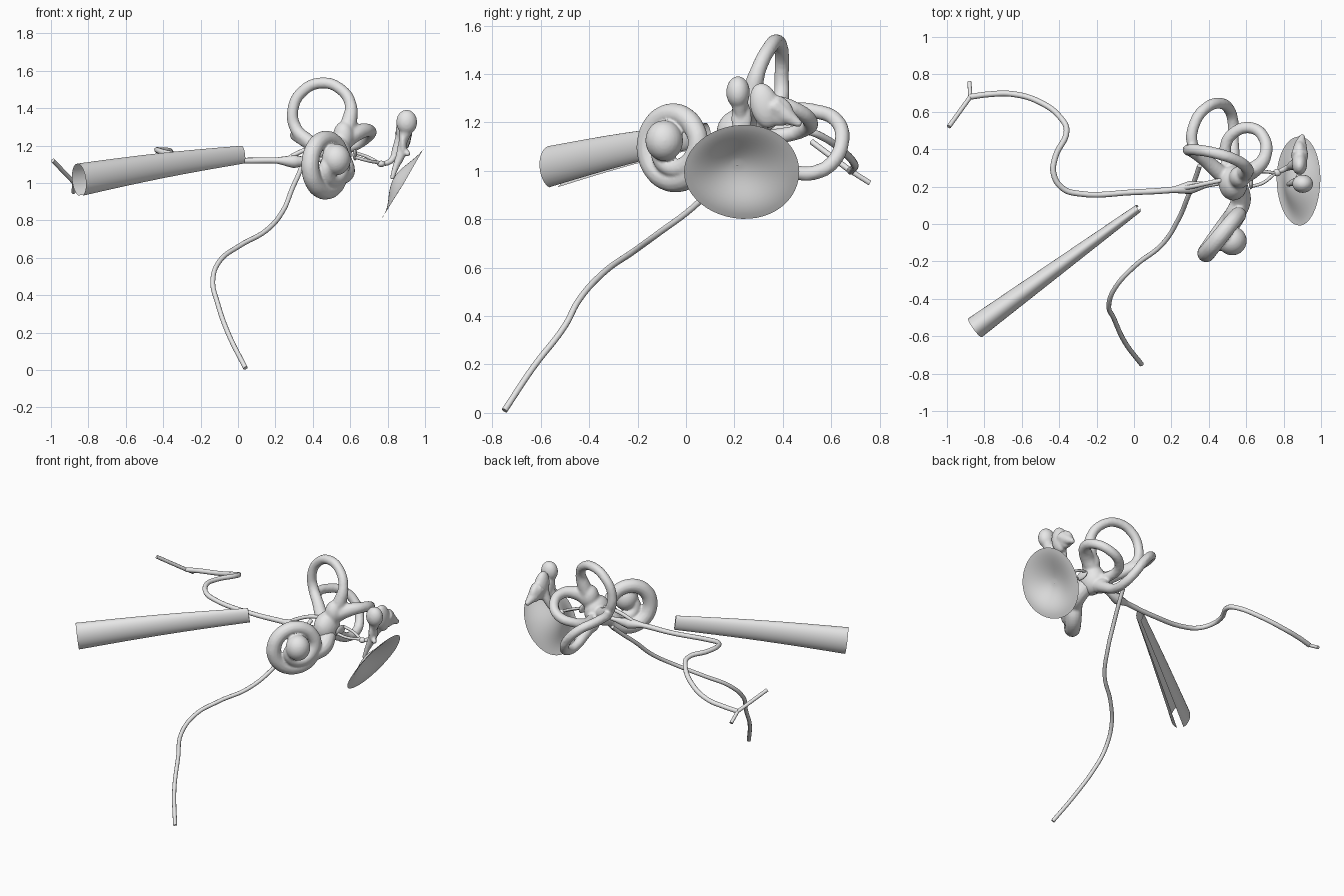
import bpy, bmesh, math
from mathutils import Vector

if "Cube" in bpy.data.objects:
    bpy.data.objects.remove(bpy.data.objects["Cube"])

mat = bpy.data.materials.new("pale grey")
mat.diffuse_color = (0.8, 0.8, 0.8, 1)
mat.use_nodes = True
mat.node_tree.nodes["Principled BSDF"].inputs["Base Color"].default_value = mat.diffuse_color


def finish(ob, angle=60):
    ob.data.materials.clear()
    ob.data.materials.append(mat)
    bpy.ops.object.select_all(action='DESELECT')
    ob.select_set(True)
    bpy.context.view_layer.objects.active = ob
    bpy.ops.object.shade_smooth_by_angle(angle=math.radians(angle))
    return ob


def from_bmesh(name, bm):
    me = bpy.data.meshes.new(name)
    bm.to_mesh(me)
    bm.free()
    ob = bpy.data.objects.new(name, me)
    bpy.context.collection.objects.link(ob)
    return ob


def tube(name, pts, r, sides=3, res=6):
    """Smooth tube; each point is x, y, z and an optional radius factor."""
    cu = bpy.data.curves.new(name, 'CURVE')
    cu.dimensions = '3D'
    cu.bevel_depth = r
    cu.bevel_resolution = sides
    cu.resolution_u = res
    cu.use_fill_caps = True
    sp = cu.splines.new('BEZIER')
    sp.bezier_points.add(len(pts) - 1)
    for bp, p in zip(sp.bezier_points, pts):
        bp.co = p[:3]
        bp.radius = p[3] if len(p) > 3 else 1
        bp.handle_left_type = bp.handle_right_type = 'AUTO'
    ob = bpy.data.objects.new(name, cu)
    bpy.context.collection.objects.link(ob)
    bpy.ops.object.select_all(action='DESELECT')
    ob.select_set(True)
    bpy.context.view_layer.objects.active = ob
    bpy.ops.object.convert(target='MESH')
    ob = bpy.context.view_layer.objects.active
    bm = bmesh.new()
    bm.from_mesh(ob.data)
    bmesh.ops.remove_doubles(bm, verts=bm.verts, dist=1e-5)
    bm.to_mesh(ob.data)
    bm.free()
    return finish(ob)


def blob(name, loc, size, rot=(0, 0, 0)):
    bm = bmesh.new()
    bmesh.ops.create_uvsphere(bm, u_segments=24, v_segments=14, radius=1)
    ob = from_bmesh(name, bm)
    ob.location, ob.scale, ob.rotation_euler = loc, size, rot
    return finish(ob)


def fuse(name, parts, voxel, smooth):
    """Merge overlapping parts into one soft organic surface."""
    bpy.ops.object.select_all(action='DESELECT')
    for p in parts:
        p.select_set(True)
    bpy.context.view_layer.objects.active = parts[0]
    bpy.ops.object.transform_apply(location=True, rotation=True, scale=True)
    bpy.ops.object.join()
    ob = bpy.context.view_layer.objects.active
    ob.name = name
    m = ob.modifiers.new("remesh", 'REMESH')
    m.mode, m.voxel_size, m.use_smooth_shade = 'VOXEL', voxel, True
    m = ob.modifiers.new("soften", 'SMOOTH')
    m.factor, m.iterations = 0.5, smooth
    bpy.ops.object.convert(target='MESH')
    return finish(ob, 80)


# Canal sleeve: tapered shell with a slot along its underside
a, b = Vector((-0.85, -0.555, 1.015)), Vector((0.025, 0.085, 1.15))
side = (b - a).cross(Vector((0, 0, 1))).normalized()
up = side.cross(b - a).normalized()
bm = bmesh.new()
rows = []
for i in range(9):
    t = i / 8
    w, h = 0.062 - 0.04 * t, 0.089 - 0.04 * t
    bow = up * 0.008 * math.sin(math.pi * t)
    rows.append([bm.verts.new(a.lerp(b, t) + bow + side * w * math.sin(q) + up * h * math.cos(q))
                 for q in [math.radians(-160 + 320 * k / 28) for k in range(29)]])
for r0, r1 in zip(rows, rows[1:]):
    for k in range(28):
        bm.faces.new((r0[k], r0[k + 1], r1[k + 1], r1[k]))
finish(from_bmesh("canal_sleeve", bm))

# Long nerves
fork = (-0.875, 0.68, 1.0)
tube("upper_nerve", [fork, (-0.78, 0.693, 1.012), (-0.65, 0.695, 1.03), (-0.5, 0.65, 1.08),
     (-0.39, 0.565, 1.14), (-0.36, 0.5, 1.165), (-0.42, 0.36, 1.175), (-0.43, 0.27, 1.175),
     (-0.38, 0.19, 1.16), (-0.3, 0.163, 1.145), (0, 0.17, 1.12), (0.21, 0.183, 1.12, 1.1),
     (0.3, 0.195, 1.115, 2.3), (0.39, 0.21, 1.12, 1), (0.48, 0.22, 1.13, 0.7)], 0.0155)
tube("upper_nerve_long_twig", [fork, (-0.99, 0.52, 1.12)], 0.012)
tube("upper_nerve_short_twig", [fork, (-0.88, 0.76, 0.95)], 0.011)
tube("nerve_branch", [(0.25, 0.19, 1.12), (0.31, 0.2, 1.155), (0.4, 0.22, 1.19), (0.5, 0.24, 1.2)], 0.012)
tube("lower_nerve", [(0.04, -0.75, 0.01), (-0.05, -0.63, 0.19), (-0.11, -0.5, 0.36),
     (-0.135, -0.44, 0.47), (-0.1, -0.34, 0.58), (0.01, -0.22, 0.665), (0.15, -0.11, 0.745),
     (0.24, 0.03, 0.85), (0.29, 0.15, 0.97), (0.33, 0.25, 1.06), (0.35, 0.31, 1.12)], 0.013)

# Cochlea: wide outer coil about a tilted axis, with a blunt rounded tip inside
u, axis = Vector((0.6, 0.8, 0)), Vector((0.8, -0.6, 0))
centre = Vector((0.465, -0.045, 1.1))
coil = [(0.555, 0.2, 1.12, 1.1), (0.57, 0.12, 1.06, 1.1)]
for i in range(21):
    t = i / 20
    q = -0.5 - t * 3 * math.pi
    rad = 0.14 - 0.012 * t if t < 0.6 else 0.133 - 0.26 * (t - 0.6)
    p = centre + u * rad * math.cos(q) + Vector((0, 0, rad * math.sin(q))) + axis * 0.05 * t * t
    coil.append((*p, 1.05 - 0.35 * t))
fuse("cochlea", [
    tube("coil", coil, 0.05, 5),
    blob("coil_tip", centre + axis * 0.075 + Vector((0, 0, 0.025)), (0.078, 0.078, 0.084))], 0.007, 2)

# Vestibule with its three looping canals
parts = [
    blob("chamber", (0.53, 0.22, 1.155), (0.078, 0.095, 0.1)),
    blob("ampulla", (0.565, 0.25, 1.25), (0.057, 0.06, 0.08)),
    blob("lower_ampulla", (0.52, 0.3, 1.08), (0.045, 0.06, 0.045)),
    tube("superior", [(0.55, 0.25, 1.2, 1.6), (0.595, 0.275, 1.33, 1.4), (0.602, 0.3, 1.42, 1.05),
         (0.55, 0.34, 1.5), (0.45, 0.375, 1.535), (0.345, 0.395, 1.49), (0.293, 0.395, 1.39),
         (0.31, 0.39, 1.29, 1.1), (0.37, 0.35, 1.23, 1.2), (0.44, 0.29, 1.18, 1.4), (0.5, 0.24, 1.15, 1.5)], 0.031),
    tube("posterior", [(0.4, 0.33, 1.2, 1.2), (0.315, 0.42, 1.25), (0.325, 0.54, 1.245),
         (0.385, 0.62, 1.21), (0.46, 0.645, 1.13), (0.51, 0.61, 1.04), (0.53, 0.54, 0.995),
         (0.53, 0.45, 0.995), (0.53, 0.36, 1.04, 1.2), (0.52, 0.27, 1.1, 1.5)], 0.031),
    tube("lateral", [(0.55, 0.25, 1.21, 1.5), (0.64, 0.29, 1.27, 1.4), (0.7, 0.36, 1.28, 1.1),
         (0.695, 0.46, 1.25), (0.62, 0.515, 1.2), (0.53, 0.485, 1.17), (0.49, 0.42, 1.15),
         (0.5, 0.33, 1.14), (0.52, 0.27, 1.13, 1.2)], 0.032)]
fuse("vestibule_and_canals", parts, 0.009, 5)

# Stirrup bone: foot plate, two struts and a small head
blob("stirrup_foot", (0.625, 0.235, 1.15), (0.012, 0.05, 0.03))
for s in (-1, 1):
    tube("stirrup_strut", [(0.625, 0.235 + 0.035 * s, 1.15 + 0.012 * s),
         (0.69, 0.25 + 0.03 * s, 1.13 + 0.01 * s), (0.755, 0.272, 1.107)], 0.009)
blob("stirrup_head", (0.765, 0.275, 1.102), (0.022, 0.02, 0.017))

# Anvil bone: broad flat body with a short and a long process
fuse("anvil", [
    blob("body", (0.885, 0.325, 1.27), (0.042, 0.06, 0.095), (0.25, 0, 0)),
    blob("shoulder", (0.885, 0.375, 1.25), (0.036, 0.075, 0.06), (-0.6, 0, 0)),
    tube("short_process", [(0.885, 0.36, 1.27, 1.4), (0.89, 0.42, 1.225, 1), (0.9, 0.475, 1.19, 0.4)], 0.035),
    tube("long_process", [(0.875, 0.32, 1.24, 1.7), (0.85, 0.315, 1.18, 1.3), (0.82, 0.3, 1.12, 0.8),
         (0.775, 0.28, 1.1, 0.7)], 0.021)], 0.008, 3)

# Hammer bone: rounded head, flat neck and a handle behind the drum
fuse("hammer", [
    blob("head", (0.902, 0.215, 1.325), (0.056, 0.049, 0.066)),
    blob("neck", (0.882, 0.23, 1.215), (0.022, 0.042, 0.085)),
    tube("handle", [(0.9, 0.22, 1.29, 1.5), (0.882, 0.225, 1.22, 0.9), (0.87, 0.225, 1.15, 1),
         (0.845, 0.22, 1.09, 0.7), (0.822, 0.21, 1.02, 0.45)], 0.026),
    tube("spur", [(0.88, 0.225, 1.18), (0.915, 0.2, 1.15, 0.6)], 0.022)], 0.007, 3)

# Eardrum: thin slanted dish drawn inwards near its middle
bm = bmesh.new()
n, rings = 48, 12
tip = bm.verts.new((0.837, 0.21, 1.03))
prev = None
for j in range(1, rings + 1):
    f = j / rings
    ring = []
    for k in range(n):
        q = 2 * math.pi * k / n
        y = 0.21 + 0.02 * f + 0.238 * f * math.cos(q)
        z = 1.03 - 0.034 * f + 0.194 * f * math.sin(q) + 0.01 * f * math.cos(q) * math.sin(q)
        x = 0.885 + 0.57 * (z - 0.995) - 0.07 * (0.5 + 0.5 * math.cos(math.pi * f)) \
            - 0.012 * f ** 4 * max(0, -math.sin(q))
        ring.append(bm.verts.new((x, y, z)))
    for k in range(n):
        m = (k + 1) % n
        bm.faces.new((prev[k], ring[k], ring[m], prev[m]) if prev else (tip, ring[k], ring[m]))
    prev = ring
finish(from_bmesh("eardrum", bm))
